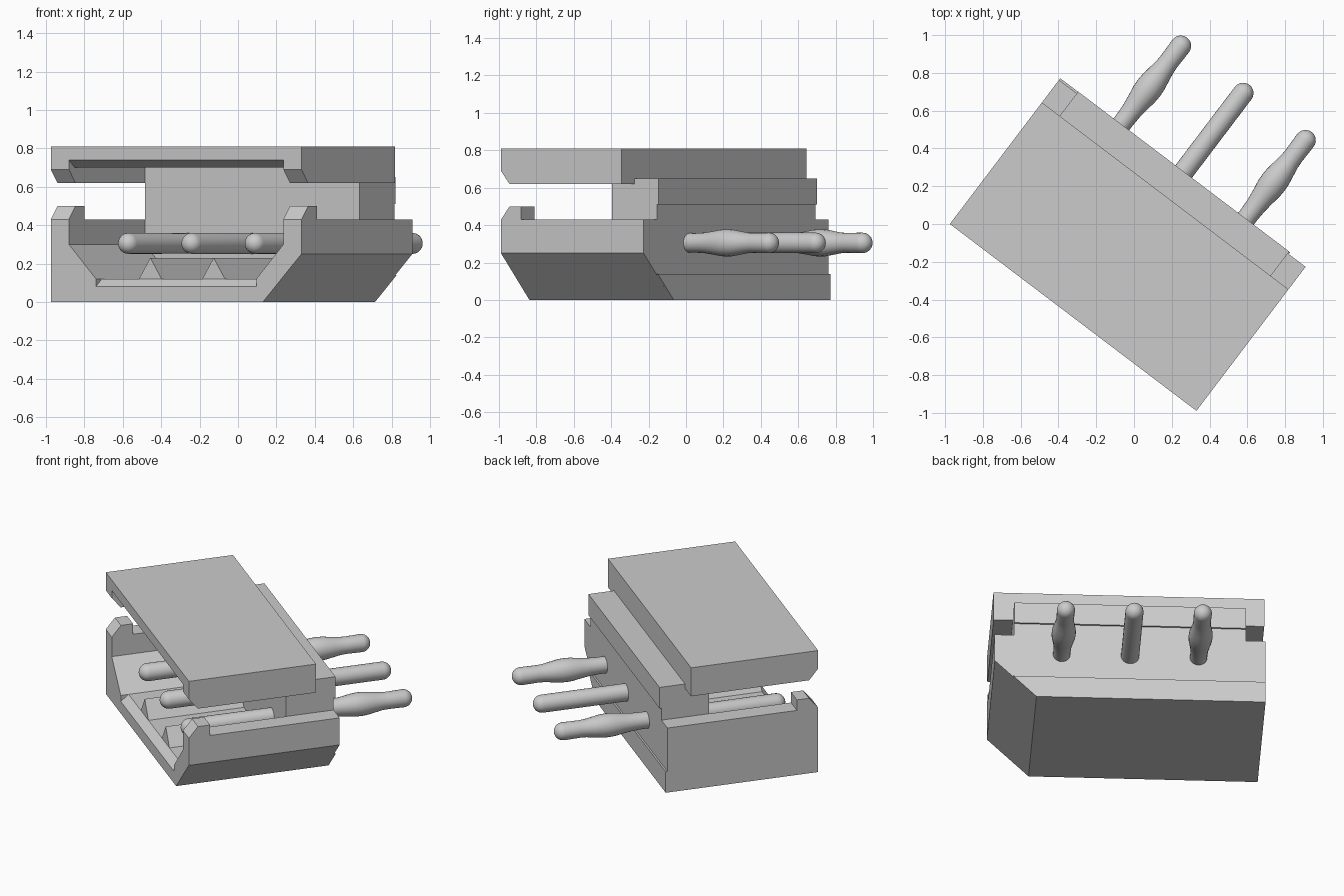
import bpy, bmesh, math
from mathutils import Matrix, Vector

if "Cube" in bpy.data.objects:
    bpy.data.objects.remove(bpy.data.objects["Cube"])

# Local frame: u across the front, v to the back, z up, turned about z
U = Vector((0.797, -0.604, 0))
V = Vector((0.604, 0.797, 0))
ORIGIN = Vector((-0.975, 0, 0))
FRAME = Matrix(((U.x, V.x, 0, ORIGIN.x), (U.y, V.y, 0, ORIGIN.y), (0, 0, 1, 0), (0, 0, 0, 1)))
W, WALL = 1.638, 0.118
INNER = W - WALL


def finish(name, bm):
    bmesh.ops.transform(bm, matrix=FRAME, verts=bm.verts)
    bmesh.ops.recalc_face_normals(bm, faces=bm.faces)
    me = bpy.data.meshes.new(name)
    bm.to_mesh(me)
    bm.free()
    ob = bpy.data.objects.new(name, me)
    bpy.context.collection.objects.link(ob)
    return ob


def prism(name, profile, a, b, along):
    """Extrude a (u,z) profile along v, or a (v,z) profile along u."""
    bm = bmesh.new()
    place = (lambda p, t: (t, p[0], p[1])) if along == 'u' else (lambda p, t: (p[0], t, p[1]))
    face = bm.faces.new([bm.verts.new(place(p, a)) for p in profile])
    ext = bmesh.ops.extrude_face_region(bm, geom=[face])
    shift = (b - a, 0, 0) if along == 'u' else (0, b - a, 0)
    bmesh.ops.translate(bm, vec=shift, verts=[g for g in ext['geom'] if isinstance(g, bmesh.types.BMVert)])
    return finish(name, bm)


def combine(ob, other, op):
    mod = ob.modifiers.new(op, 'BOOLEAN')
    mod.operation, mod.object, mod.solver = op, other, 'EXACT'
    bpy.context.view_layer.objects.active = ob
    bpy.ops.object.modifier_apply(modifier=mod.name)
    bpy.data.objects.remove(other)


def pin(name, u, middle):
    """Lathe a round-ended pin along v."""
    r, z, start, end, n = 0.055, 0.305, 0.136, 1.49, 24
    arc = [math.radians(a) for a in (15, 30, 45, 60, 75, 90)]
    rings = [(start - r * math.cos(a), r * math.sin(a)) for a in arc]
    rings += middle
    rings += [(end + r * math.cos(a), r * math.sin(a)) for a in reversed(arc)]
    bm = bmesh.new()
    loops = [[bm.verts.new((u + rad * math.cos(2 * math.pi * i / n), v, z + rad * math.sin(2 * math.pi * i / n)))
              for i in range(n)] for v, rad in rings]
    for p, q in zip(loops, loops[1:]):
        for i in range(n):
            bm.faces.new((p[i], p[(i + 1) % n], q[(i + 1) % n], q[i]))
    for v, ring in ((start - r, loops[0]), (end + r, loops[-1])):
        tip = bm.verts.new((u, v, z))
        for i in range(n):
            bm.faces.new((tip, ring[i], ring[(i + 1) % n]))
    for f in bm.faces:
        f.smooth = True
    return finish(name, bm)


# Lower housing: tray with one chamfered bottom edge
base = prism("lower_housing", [(0, 0), (1.386, 0), (W, 0.25), (W, 0.43), (0, 0.43)], 0, 0.957, 'v')
cavity = prism("cavity_cutter", [(0.295, 0.12), (W - 0.295, 0.12), (INNER, 0.30), (INNER, 0.6),
                                 (WALL, 0.6), (WALL, 0.30)], -0.02, 0.656, 'v')
combine(base, cavity, 'DIFFERENCE')
sill = prism("sill_cutter", [(-0.02, 0.064), (0.075, 0.14), (-0.02, 0.14)], 0.295, W - 0.295, 'u')
combine(base, sill, 'DIFFERENCE')

# Thicker foot along the back
foot = prism("foot", [(0, 0), (1.386, 0), (1.527, 0.14), (0, 0.14)], 0.9, 0.968, 'v')
combine(base, foot, 'UNION')

# Latch posts at the front ends of the side walls
for u in (0, INNER):
    post = prism("latch_post", [(0, 0.43), (0.058, 0.5), (0.135, 0.5), (0.135, 0.40), (0, 0.40)], u, u + WALL, 'u')
    combine(base, post, 'UNION')

# Cover with bevelled front lip and a groove between its side rims
cover = prism("cover", [(0, 0.81), (0, 0.69), (0.057, 0.62), (0.807, 0.62), (0.807, 0.81)], 0, W, 'u')
groove = prism("groove_cutter", [(-0.02, 0.5), (-0.02, 0.756), (0.05, 0.70), (0.656, 0.70), (0.656, 0.5)],
               WALL, INNER, 'u')
combine(cover, groove, 'DIFFERENCE')

# Rear block that joins tray and cover
prism("rear_block", [(0.655, 0.42), (0.655, 0.71), (0.79, 0.71), (0.79, 0.65), (0.969, 0.65),
                     (0.969, 0.51), (0.957, 0.51), (0.957, 0.42)], WALL, INNER, 'u')

# Triangular ribs on the tray floor between the pins
for i in range(2):
    u = 0.612 + 0.414 * i
    prism(f"floor_rib_{i + 1}", [(u - 0.077, 0.115), (u + 0.077, 0.115), (u, 0.23)], 0.05, 0.67, 'v')

# Contact pins: straight in the middle, swollen tails outside
SWELL = [(1.0, 0.052), (1.06, 0.055), (1.12, 0.063), (1.17, 0.071), (1.21, 0.073),
         (1.25, 0.071), (1.30, 0.063), (1.35, 0.055), (1.39, 0.053)]
for i, middle in enumerate((SWELL, [], SWELL)):
    pin(f"contact_pin_{i + 1}", 0.405 + 0.414 * i, middle)
